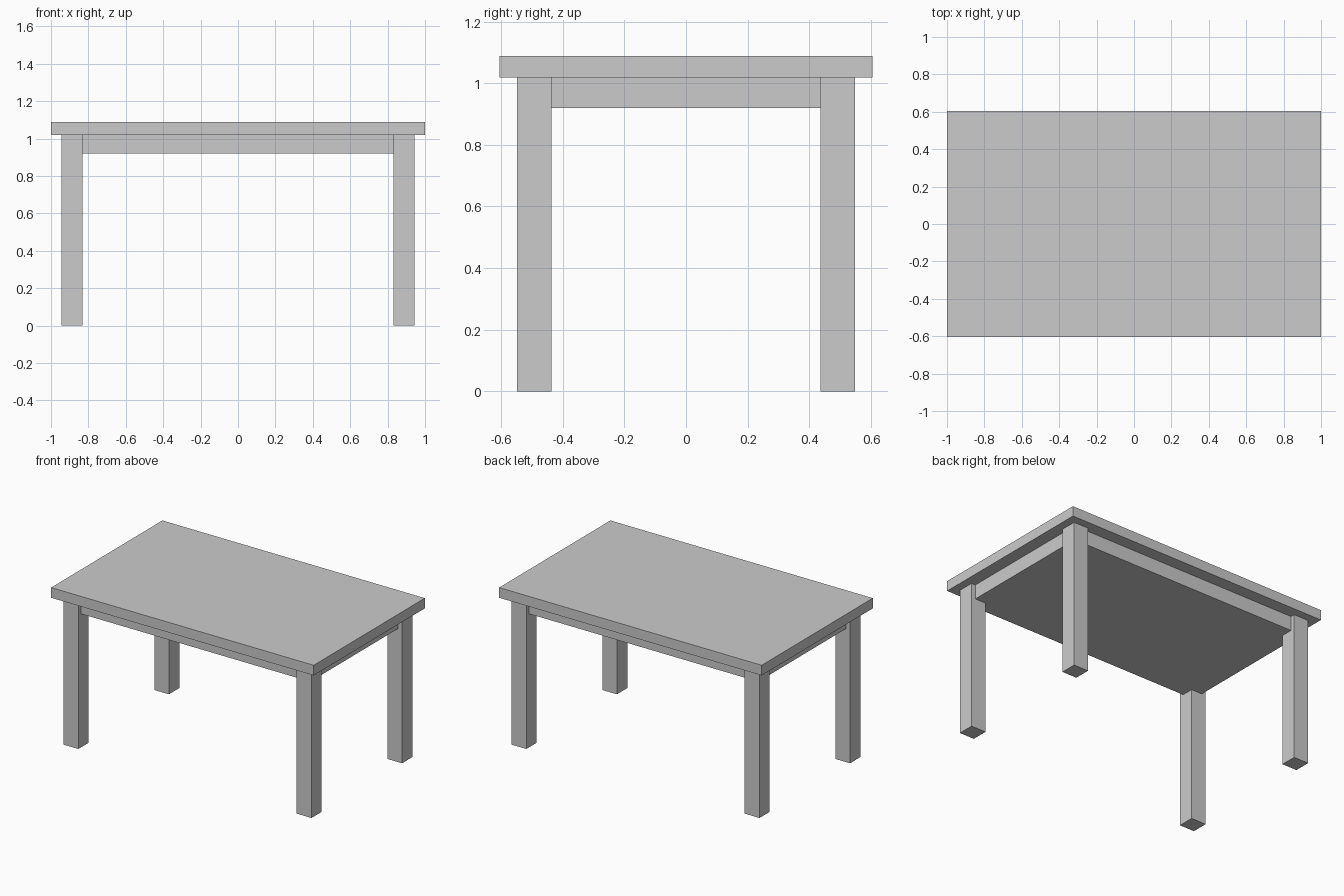
import bpy

if "Cube" in bpy.data.objects:
    bpy.data.objects.remove(bpy.data.objects["Cube"], do_unlink=True)

# Single plain grey finish
grey = bpy.data.materials.new("light_grey")
grey.use_nodes = True
colour = (0.6, 0.6, 0.6, 1)
grey.diffuse_color = colour
grey.node_tree.nodes["Principled BSDF"].inputs["Base Color"].default_value = colour


def box(name, half_x, half_y, bottom, top, x=0, y=0):
    """Flat-shaded box from half widths and a height range."""
    bpy.ops.mesh.primitive_cube_add(size=2, location=(x, y, (bottom + top) / 2))
    obj = bpy.context.object
    obj.name = name
    obj.scale = (half_x, half_y, (top - bottom) / 2)
    bpy.ops.object.transform_apply(location=False, rotation=False, scale=True)
    obj.data.materials.append(grey)
    return obj


TOP, UNDERSIDE, APRON_BOTTOM = 1.088, 1.018, 0.919
LEG_HALF = 0.056
LEG_X, LEG_Y = 0.888, 0.493
INSET = 0.03

# Overhanging table top
box("table_top", 1, 0.605, UNDERSIDE, TOP)

# Solid apron block, set back slightly from the outer leg faces
reach = LEG_HALF - INSET
box("apron", LEG_X + reach, LEG_Y + reach, APRON_BOTTOM, UNDERSIDE)

# Four square legs
for side, sx in (("left", 1), ("right", -1)):
    for end, sy in (("front", -1), ("back", 1)):
        box(f"{end}_{side}_leg", LEG_HALF, LEG_HALF, 0, UNDERSIDE,
            sx * LEG_X, sy * LEG_Y)
